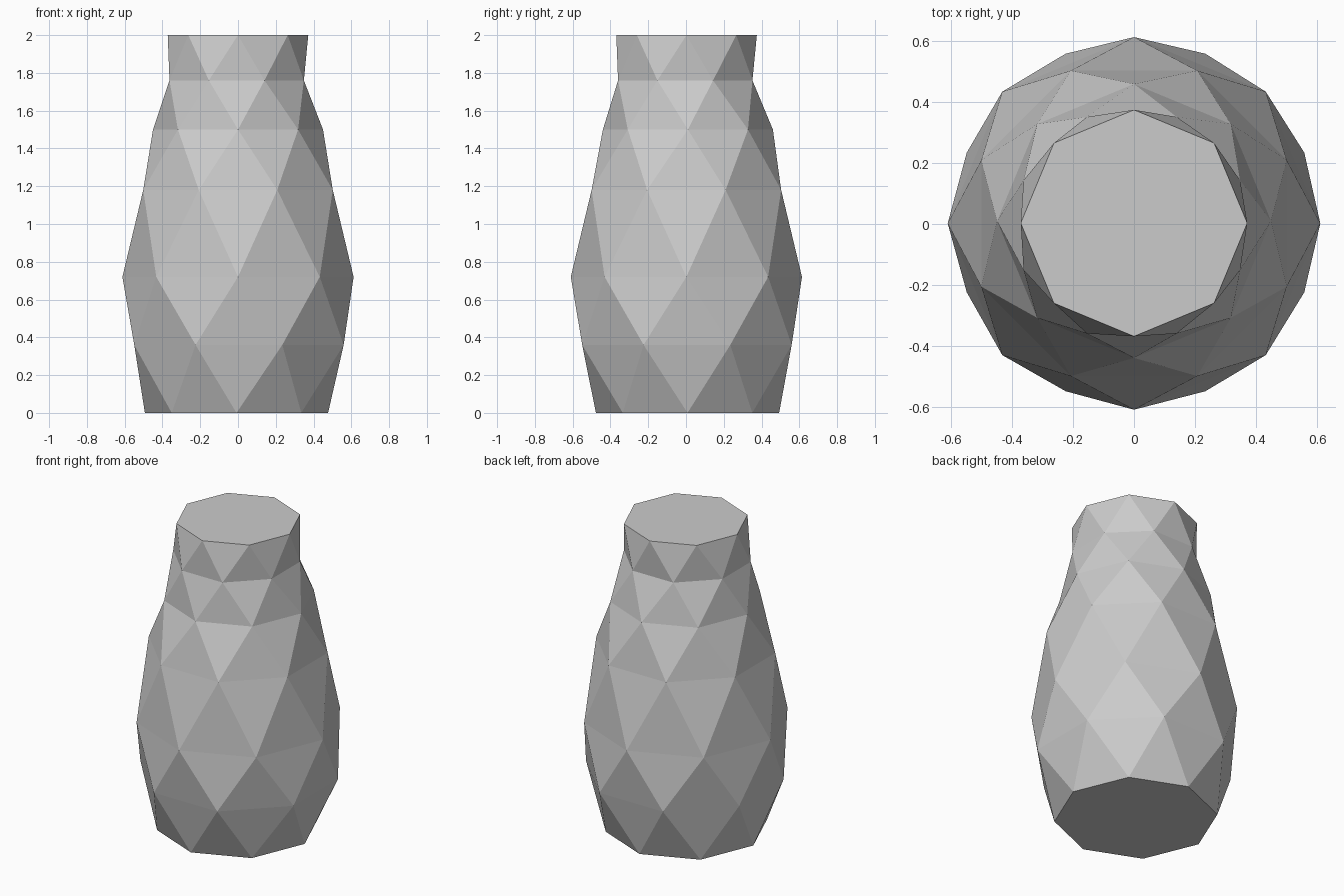
import bpy
import bmesh
from math import cos, sin, pi

cube = bpy.data.objects.get("Cube")
if cube:
    bpy.data.objects.remove(cube, do_unlink=True)

SIDES = 8

# Ring profile: height, radius, centre x, centre y
RINGS = [
    (0.00, 0.485, -0.008, 0.008),
    (0.36, 0.600, 0.005, 0.005),
    (0.72, 0.612, 0.0, 0.002),
    (1.18, 0.543, 0.0, 0.002),
    (1.50, 0.450, 0.0, 0.01),
    (1.76, 0.385, -0.007, -0.004),
    (2.00, 0.372, 0.0, 0.003),
]


def make_material(name, rgb):
    mat = bpy.data.materials.new(name)
    mat.use_nodes = True
    colour = (*rgb, 1.0)
    mat.diffuse_color = colour
    mat.node_tree.nodes["Principled BSDF"].inputs["Base Color"].default_value = colour
    return mat


# Faceted vase body: octagon rings, each turned half a step from the last
bm = bmesh.new()
rings = []
for level, (z, r, cx, cy) in enumerate(RINGS):
    turn = 0.5 * (level % 2)
    angles = [2 * pi * (i + turn) / SIDES for i in range(SIDES)]
    rings.append([bm.verts.new((cx + r * cos(a), cy + r * sin(a), z)) for a in angles])

# Bands of alternating triangles between neighbouring rings
for level, (low, high) in enumerate(zip(rings, rings[1:])):
    for i in range(SIDES):
        j = (i + 1) % SIDES
        if level % 2 == 0:
            bm.faces.new((low[i], low[j], high[i]))
            bm.faces.new((low[j], high[j], high[i]))
        else:
            bm.faces.new((low[i], high[j], high[i]))
            bm.faces.new((low[i], low[j], high[j]))

# Flat base and top
bm.faces.new(rings[0][::-1])
bm.faces.new(rings[-1])
bmesh.ops.recalc_face_normals(bm, faces=bm.faces[:])

mesh = bpy.data.meshes.new("faceted_vase")
bm.to_mesh(mesh)
bm.free()
mesh.materials.append(make_material("light grey", (0.6, 0.6, 0.6)))
vase = bpy.data.objects.new("faceted_vase", mesh)
bpy.context.collection.objects.link(vase)
